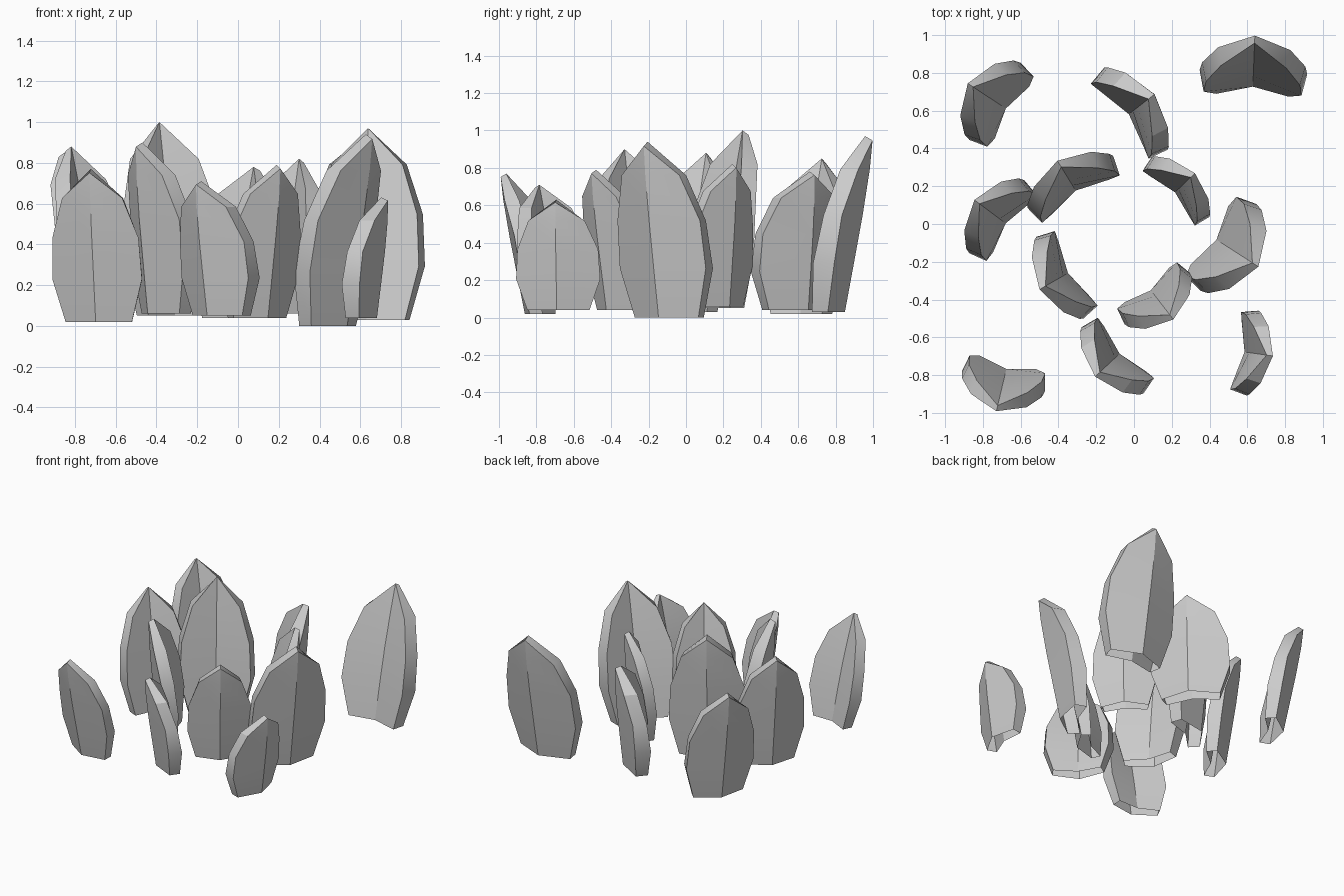
import bpy, bmesh, math
from mathutils import Vector

cube = bpy.data.objects.get("Cube")
if cube:
    bpy.data.objects.remove(cube)

# Pale grey stone
stone = bpy.data.materials.new("pale_grey_stone")
stone.use_nodes = True
GREY = (0.6, 0.6, 0.6, 1)
stone.diffuse_color = GREY
stone.node_tree.nodes["Principled BSDF"].inputs["Base Color"].default_value = GREY

# Slab rows: height, half width, then depth of outer edge, inner edge, outer ridge, inner ridge
ROWS = [
    (0.00, 0.74, 0.06, -0.24, 0.35, -0.08),
    (0.28, 1.00, -0.05, -0.45, 0.28, -0.13),
    (0.55, 0.96, -0.14, -0.49, 0.21, -0.16),
    (0.81, 0.67, -0.07, -0.41, 0.12, -0.15),
]


def build_slab(name, base, outward, half, bottom, tip, lean):
    """Curved, pointed shell, open underneath, that leans along its outward direction."""
    out = Vector((outward[0], outward[1], 0)).normalized()
    side = Vector((-out.y, out.x, 0))
    bm = bmesh.new()

    def vert(u, v, t):
        p = Vector((base[0], base[1], bottom + (tip - bottom) * t))
        return bm.verts.new(p + side * u * half + out * (v * half + lean * t))

    # Each ring: outer edge, ridge, edge, then inner edge, ridge, edge
    rings = []
    for t, u, edge_out, edge_in, ridge_out, ridge_in in ROWS:
        w = u * 0.91
        rings.append([vert(u, edge_out, t), vert(0, ridge_out, t), vert(-u, edge_out, t),
                      vert(-w, edge_in, t), vert(0, ridge_in, t), vert(w, edge_in, t)])
    for low, high in zip(rings, rings[1:]):
        for i in range(6):
            j = (i + 1) % 6
            bm.faces.new((low[i], low[j], high[j], high[i]))

    # Point
    outer, inner = vert(0, 0.03, 0.975), vert(0, -0.13, 1)
    a, b, c, d, e, f = rings[-1]
    for face in ((a, b, outer), (b, c, outer), (d, e, inner), (e, f, inner),
                 (c, d, inner, outer), (f, a, outer, inner)):
        bm.faces.new(face)
    bmesh.ops.recalc_face_normals(bm, faces=bm.faces)

    mesh = bpy.data.meshes.new(name)
    bm.to_mesh(mesh)
    bm.free()
    mesh.materials.append(stone)
    obj = bpy.data.objects.new(name, mesh)
    bpy.context.collection.objects.link(obj)
    bpy.ops.object.select_all(action='DESELECT')
    obj.select_set(True)
    bpy.context.view_layer.objects.active = obj
    bpy.ops.object.shade_smooth_by_angle(angle=math.radians(30))


# Inner ring of slabs
build_slab("slab_inner_back", (-0.01, 0.595), (0.79, 0.61), 0.275, 0.04, 0.78, 0.145)
build_slab("slab_inner_back_right", (-0.32, 0.195), (-0.52, 0.85), 0.265, 0.05, 1.00, 0.16)
build_slab("slab_inner_back_left", (0.23, 0.18), (0.72, 0.69), 0.22, 0.06, 0.82, 0.125)
build_slab("slab_inner_right", (-0.367, -0.27), (-0.87, -0.50), 0.25, 0.06, 0.90, 0.15)
build_slab("slab_inner_front", (0.10, -0.365), (0.61, -0.79), 0.22, 0.04, 0.79, 0.175)
build_slab("slab_inner_left", (0.455, -0.095), (0.84, -0.54), 0.273, 0.00, 0.94, 0.24)

# Outer slabs
build_slab("slab_outer_back_left", (0.63, 0.75), (0.04, 1.00), 0.285, 0.03, 0.97, 0.245)
build_slab("slab_outer_back_right", (-0.695, 0.622), (-0.83, 0.55), 0.245, 0.02, 0.85, 0.22)
build_slab("slab_outer_right", (-0.695, 0.015), (-0.80, 0.60), 0.242, 0.03, 0.88, 0.185)
build_slab("slab_outer_front", (-0.09, -0.70), (-0.73, -0.68), 0.24, 0.05, 0.71, 0.155)
build_slab("slab_outer_front_right", (-0.68, -0.785), (-0.23, -0.97), 0.226, 0.02, 0.77, 0.21)
build_slab("slab_outer_front_left", (0.603, -0.68), (0.99, -0.14), 0.227, 0.04, 0.63, 0.13)
